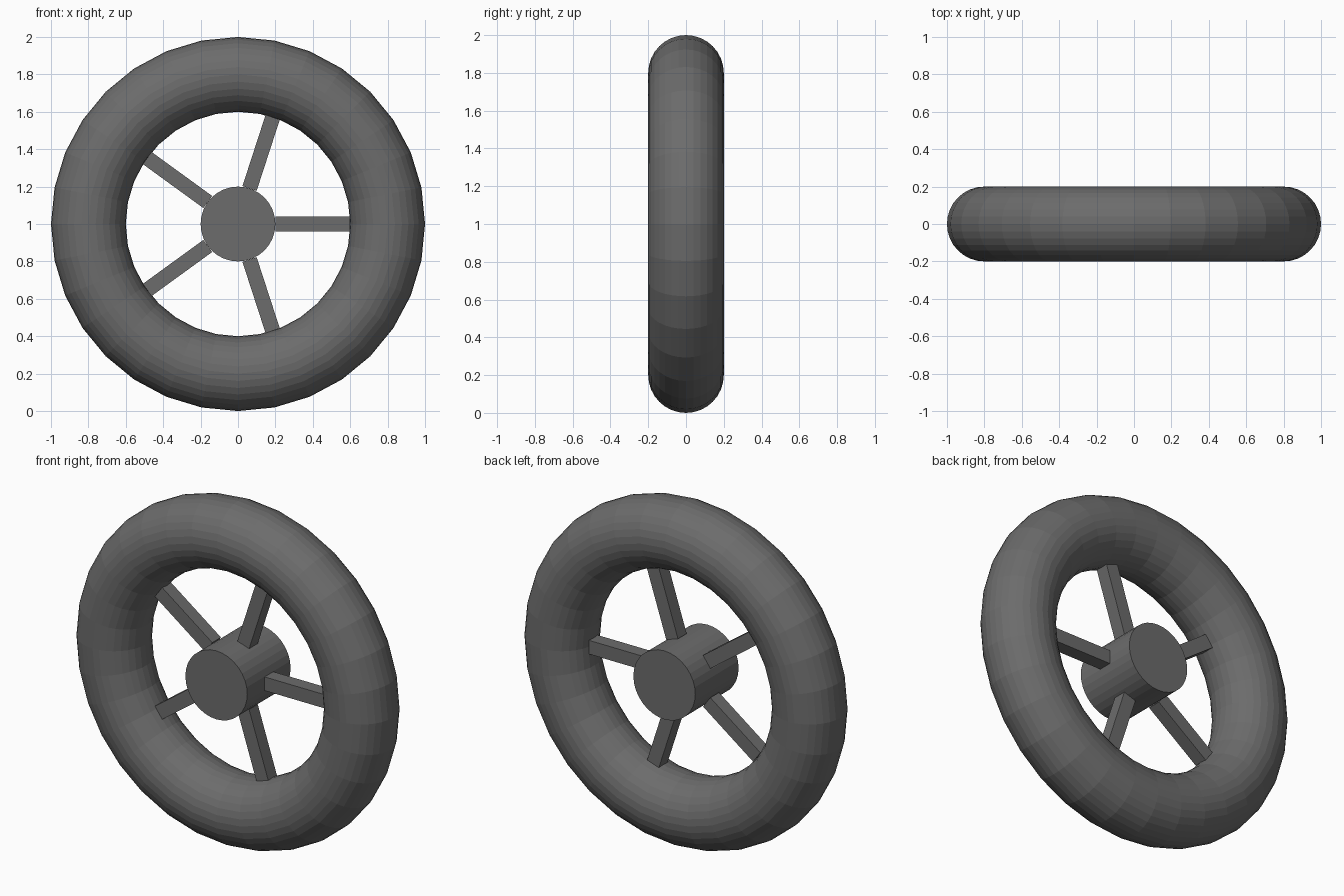
import bpy
from math import pi, cos, sin, tau

if "Cube" in bpy.data.objects:
    bpy.data.objects.remove(bpy.data.objects["Cube"])

CENTRE_Z = 1.0
TIRE_R, TUBE_R = 0.8, 0.2
HUB_R, HUB_LEN = 0.2, 0.4
SPOKES, SPOKE_W = 5, 0.08

dark_grey = bpy.data.materials.new("dark_grey")
dark_grey.diffuse_color = (0.15, 0.15, 0.15, 1)
dark_grey.use_nodes = True
dark_grey.node_tree.nodes["Principled BSDF"].inputs["Base Color"].default_value = dark_grey.diffuse_color


def finish(name):
    """Name the new part and colour it."""
    obj = bpy.context.object
    obj.name = name
    obj.data.materials.append(dark_grey)
    return obj


# Tire: faceted ring standing upright
bpy.ops.mesh.primitive_torus_add(major_segments=32, minor_segments=32,
                                 major_radius=TIRE_R, minor_radius=TUBE_R,
                                 location=(0, 0, CENTRE_Z), rotation=(pi / 2, 0, 0))
finish("tire")

# Hub: cylinder along y, as deep as the tire
bpy.ops.mesh.primitive_cylinder_add(vertices=32, radius=HUB_R, depth=HUB_LEN,
                                    location=(0, 0, CENTRE_Z), rotation=(pi / 2, 0, 0))
finish("hub")

# Spokes: square bars from hub surface to inner edge of tire
inner = TIRE_R - TUBE_R
mid, length = (HUB_R + inner) / 2, inner - HUB_R
for i in range(SPOKES):
    a = tau * i / SPOKES
    bpy.ops.mesh.primitive_cube_add(size=1,
                                    location=(mid * cos(a), 0, CENTRE_Z + mid * sin(a)),
                                    rotation=(0, -a, 0))
    finish(f"spoke_{i + 1}").scale = (length, SPOKE_W, SPOKE_W)
